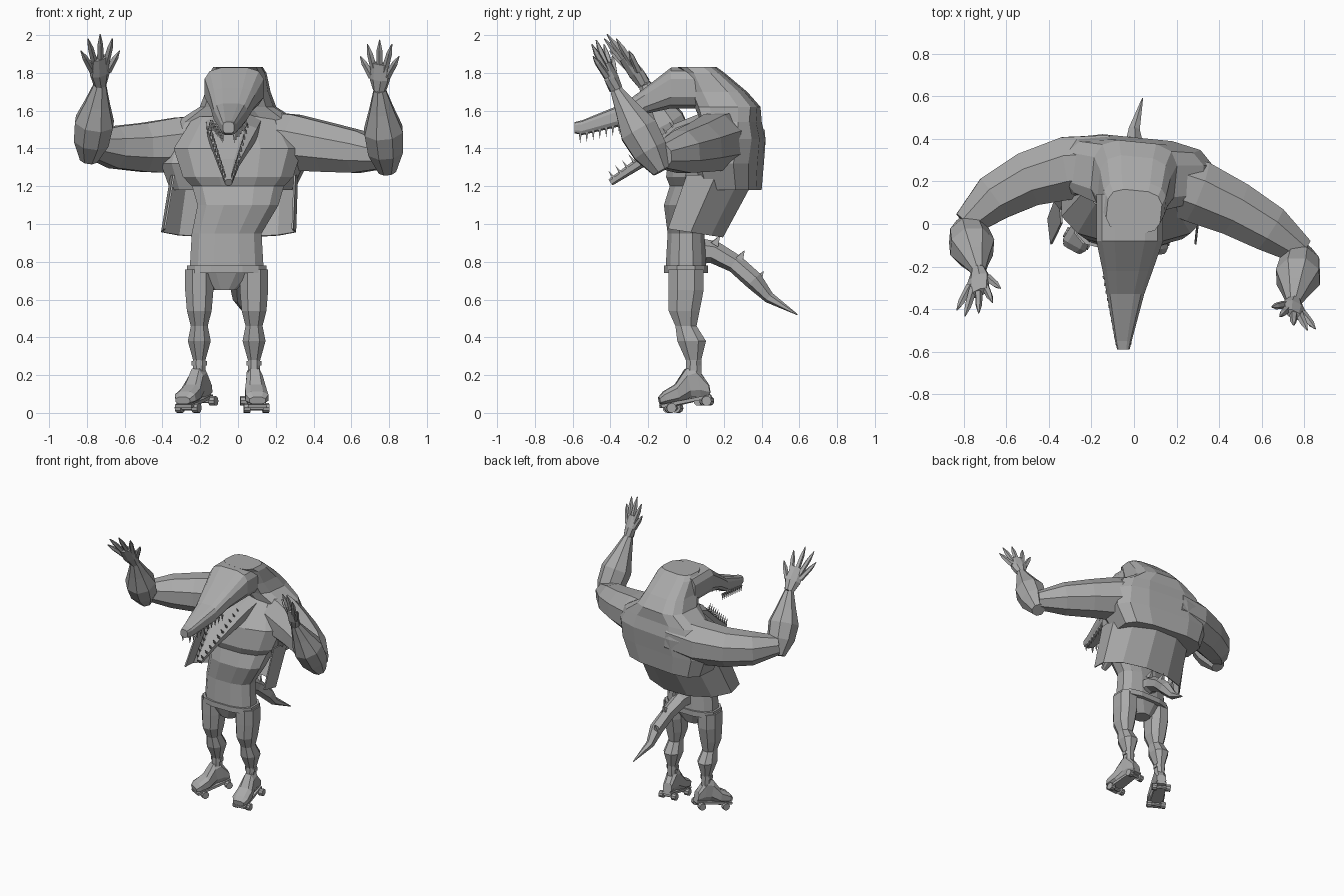
import bpy, bmesh, math
from mathutils import Vector, Matrix

cube = bpy.data.objects.get("Cube")
if cube:
    bpy.data.objects.remove(cube)

grey = bpy.data.materials.new("plain grey")
grey.use_nodes = True
colour = (0.4, 0.4, 0.4, 1)
grey.diffuse_color = colour
grey.node_tree.nodes["Principled BSDF"].inputs["Base Color"].default_value = colour

UPWARD = Vector((0, 0, 1))
FORWARD = Vector((0, -1, 0))


def finish(name, bm, matrix=None):
    """Turn a bmesh into a flat shaded object."""
    if matrix:
        bm.transform(matrix)
    bmesh.ops.recalc_face_normals(bm, faces=bm.faces)
    mesh = bpy.data.meshes.new(name)
    bm.to_mesh(mesh)
    bm.free()
    mesh.materials.append(grey)
    ob = bpy.data.objects.new(name, mesh)
    bpy.context.collection.objects.link(ob)
    return ob


def tube(bm, points, sides=8, up=FORWARD, axis=None, power=1):
    """Loft rings (x, y, z, half width, half height); power below 1 squares them."""
    centres = [Vector(point[:3]) for point in points]
    last = len(points) - 1
    rings = []
    for i, point in enumerate(points):
        along = axis or centres[min(i + 1, last)] - centres[max(i - 1, 0)]
        across = along.cross(Vector(up)).normalized()
        top = across.cross(along).normalized()
        ring = []
        for k in range(sides):
            angle = math.tau * (k + 0.5) / sides
            c, s = math.cos(angle), math.sin(angle)
            c = math.copysign(abs(c) ** power, c)
            s = math.copysign(abs(s) ** power, s)
            ring.append(bm.verts.new(centres[i] + across * c * point[3] + top * s * point[-1]))
        rings.append(ring)
    for lower, upper in zip(rings, rings[1:]):
        for k in range(sides):
            after = (k + 1) % sides
            bm.faces.new((lower[k], lower[after], upper[after], upper[k]))
    bm.faces.new(rings[0])
    bm.faces.new(rings[-1])


def part(name, points, **options):
    bm = bmesh.new()
    tube(bm, points, **options)
    return finish(name, bm)


def spike(bm, base, tip, radius):
    tube(bm, [(*base, radius), (*tip, radius / 20)], sides=4, up=(1, 0.1, 0))


# Torso with jutting chest
part("torso", [(-.07, 0, .65, .06), (-.06, 0, .78, .2, .11), (-.06, 0, .95, .19, .1),
               (0, 0, 1.1, .22, .12), (0, .05, 1.2, .25, .14), (0, .05, 1.25, .3, .16),
               (0, .1, 1.4, .35, .19), (0, .2, 1.57, .24, .14)],
     sides=12, axis=UPWARD, power=.8)

# Hunched back rising into the hood
part("hunched_back", [(-.03, .22, 1.18, .33, .17), (-.02, .2, 1.32, .39, .2),
                      (0, .24, 1.45, .37, .17), (0, .24, 1.54, .33, .15),
                      (0, .22, 1.62, .2, .17), (0, .17, 1.7, .17, .15),
                      (0, .1, 1.8, .15, .1), (0, .06, 1.83, .13, .1)],
     sides=12, up=(.1, 1, 0), axis=UPWARD, power=.6)

# Open jacket hem hanging round the back
bm = bmesh.new()
rows = []
for step in range(8):
    angle = math.radians(-20 + 220 * step / 7)
    c, s = math.cos(angle), math.sin(angle)
    low_y = .22 * s - .02
    rows.append((bm.verts.new((.36 * c - .05, low_y, .96 - .15 * low_y)),
                 bm.verts.new((.34 * c - .02, .1 + .28 * s, 1.26))))
for (low, high), (next_low, next_high) in zip(rows, rows[1:]):
    bm.faces.new((low, next_low, next_high, high))
jacket = finish("jacket_hem", bm)
solid = jacket.modifiers.new("thickness", 'SOLIDIFY')
solid.thickness = .01
solid.offset = 0

# Head and jaws
part("upper_jaw", [(-.02, .14, 1.72, .16, .11), (-.02, -.08, 1.72, .16, .11),
                   (-.03, -.22, 1.65, .12, .07), (-.04, -.33, 1.58, .09, .06),
                   (-.05, -.55, 1.51, .04), (-.05, -.59, 1.51, .03)],
     sides=12, up=UPWARD, axis=FORWARD, power=.6)
part("lower_jaw", [(-.02, .12, 1.53, .16, .07), (-.03, -.03, 1.48, .14, .06),
                   (-.05, -.25, 1.32, .06, .03), (-.05, -.4, 1.22, .02)],
     up=UPWARD, power=.7)

# Teeth along both rims of each jaw
bm = bmesh.new()
for back, front, direction in (((.09, -.25, 1.55), (.03, -.56, 1.48), (0, 0, -.05)),
                               ((.1, -.06, 1.5), (.02, -.38, 1.24), (0, -.03, .04))):
    for i in range(10):
        base = Vector(back).lerp(Vector(front), i / 9)
        for side in (-1, 1):
            root = Vector((side * base.x - .05, base.y, base.z))
            spike(bm, root, root + Vector(direction), .01)
finish("teeth", bm)

# Arms: shoulder, bend, elbow and wrist, then the forward lean of the hand
arms = {
    "right": ((-.1, .28, 1.44), (-.55, .28, 1.38), (-.79, 0, 1.42), (-.73, -.22, 1.74), -.75),
    "left": ((.1, .22, 1.46), (.5, .1, 1.4), (.79, -.13, 1.36), (.75, -.37, 1.71), -.4),
}
for name, (*joints, lean) in arms.items():
    shoulder, bend, elbow, wrist = map(Vector, joints)
    upper_arm = []
    for i, radius in enumerate((.15, .16, .14, .12, .07)):
        t = i / 4
        centre = shoulder.lerp(bend, t).lerp(bend.lerp(elbow, t), t)
        upper_arm.append((*centre, radius))
    part(name + "_upper_arm", upper_arm, up=UPWARD)
    elbow.z -= .08
    forearm = [(*elbow.lerp(wrist, i / 4), radius)
               for i, radius in enumerate((.05, .1, .11, .07, .034))]
    part(name + "_forearm", forearm)

    # Clawed hand, the fingers fanning out from the palm
    outward = math.copysign(1, wrist.x)
    across = Vector((outward, -.5, 0))
    rise = Vector((0, lean, 1))
    flat = (.5, outward, 0)
    bm = bmesh.new()
    tube(bm, [(*wrist, .036), (*wrist + rise * .06, .06, .034),
              (*wrist + rise * .14, .05, .02)], up=flat)
    for finger in range(-2, 3):
        angle = math.radians(15 * finger)
        ray = across * math.sin(angle) + rise * math.cos(angle)
        reach = .265 - .015 * finger ** 2
        tube(bm, [(*wrist + ray * reach * length, radius)
                  for length, radius in ((.4, .02), (.8, .016), (1, .003))], sides=5, up=flat)
    finish(name + "_hand", bm)

# Shorts waistband
part("waistband", [(-.06, 0, .74, .215, .12), (-.06, 0, .78, .215, .12)],
     sides=12, axis=UPWARD, power=.7)

# Legs and roller skates
leg_rings = [(0, .76, .08), (0, .65, .08), (-.01, .54, .07), (0, .46, .048),
             (.03, .38, .065), (.04, .28, .035), (.04, .2, .035)]
for name, x, yaw in (("right", -.205, -.5), ("left", .085, .1)):
    part(name + "_leg", [(x, y, z, radius, radius * 1.25) for y, z, radius in leg_rings],
         axis=UPWARD, power=.85)
    part(name + "_skate_cuff", [(x, .04, z, .044) for z in (.25, .275)], axis=UPWARD)
    place = (Matrix.Translation((x, .04, .02)) @ Matrix.Rotation(yaw, 4, 'Z')
             @ Matrix.Rotation(.2, 4, 'X'))

    # Boot tapering from the ankle to the toe, on a flat plate
    bm = bmesh.new()
    tube(bm, [(0, .1, .09, .036), (0, .05, .14, .042, .09), (0, 0, .14, .045, .08),
              (0, -.07, .1, .06, .05), (0, -.14, .09, .064, .034), (0, -.17, .08, .045, .02)],
         up=UPWARD, axis=FORWARD, power=.7)
    tube(bm, [(0, .1, .05, .04, .01), (0, -.17, .05, .055, .01)],
         sides=4, up=UPWARD, axis=FORWARD, power=.3)
    finish(name + "_skate_boot", bm, place)

    # Two axles with a wheel on each end
    bm = bmesh.new()
    for y in (.07, -.12):
        tube(bm, [(end, y, .03, .012) for end in (-.05, .05)], sides=6, up=UPWARD)
        for end in (-.05, .05):
            tube(bm, [(end + half, y, .03, .026) for half in (-.017, .017)],
                 sides=10, up=UPWARD)
    finish(name + "_skate_wheels", bm, place)

# Tail and its ridge of spikes
part("tail", [(-.06, .04, .86, .07), (-.05, .15, .85, .06), (-.03, .26, .79, .05),
              (0, .36, .7, .05), (0, .44, .61, .03), (.04, .59, .52, .003)],
     sides=6, up=UPWARD)
bm = bmesh.new()
for y, z in ((.15, .89), (.28, .81), (.38, .7)):
    spike(bm, (-.02, y, z), (-.02, y + .03, z + .05), .03)
finish("tail_spikes", bm)
